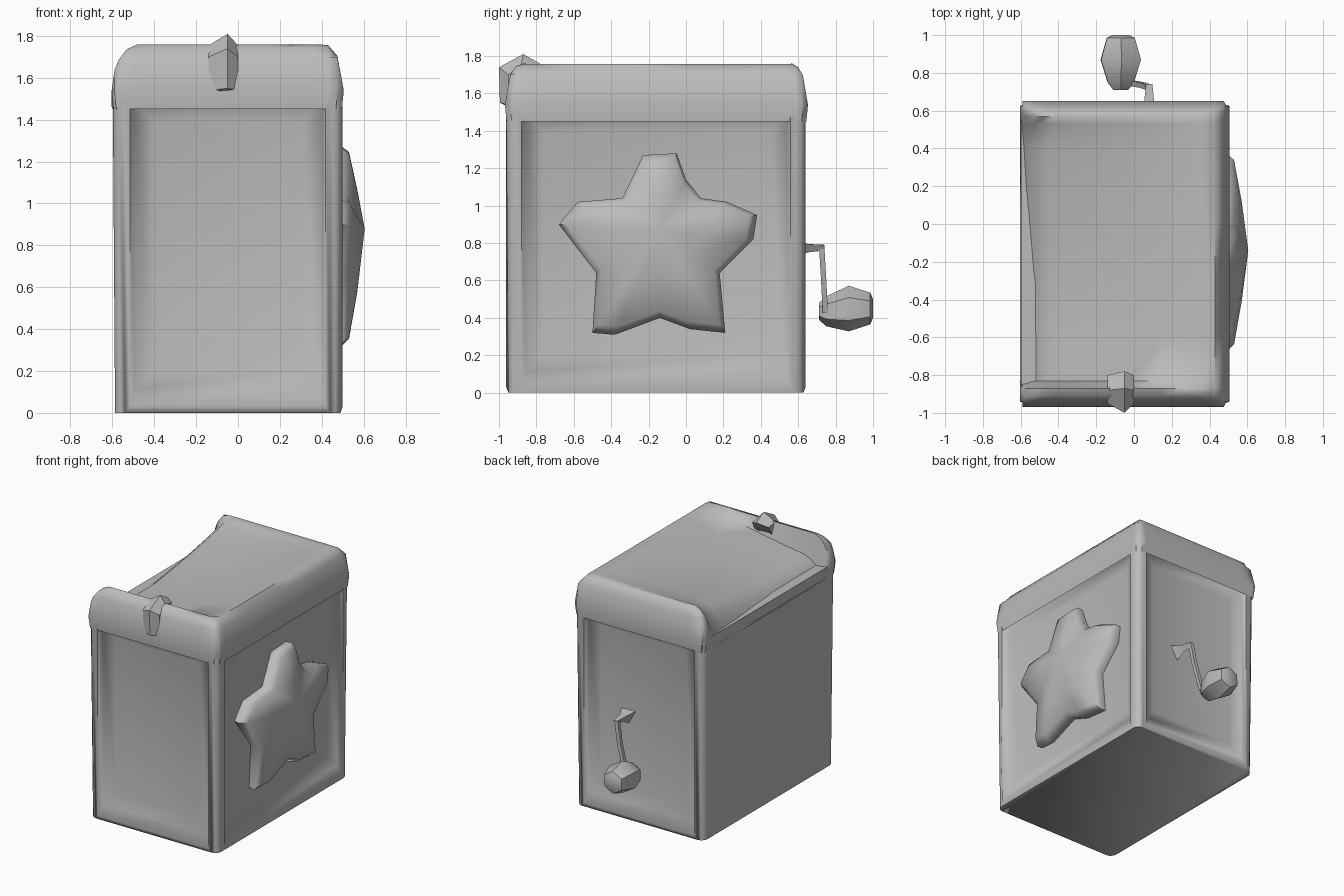
import bpy, bmesh, math
from mathutils import Vector

if "Cube" in bpy.data.objects:
    bpy.data.objects.remove(bpy.data.objects["Cube"])

grey = bpy.data.materials.new("plain_grey")
grey.diffuse_color = (0.5, 0.5, 0.5, 1)
grey.use_nodes = True
grey.node_tree.nodes["Principled BSDF"].inputs["Base Color"].default_value = grey.diffuse_color


def finish(name, bm, angle=50):
    bmesh.ops.recalc_face_normals(bm, faces=bm.faces[:])
    me = bpy.data.meshes.new(name)
    bm.to_mesh(me)
    bm.free()
    ob = bpy.data.objects.new(name, me)
    bpy.context.collection.objects.link(ob)
    me.materials.append(grey)
    bpy.ops.object.select_all(action='DESELECT')
    ob.select_set(True)
    bpy.context.view_layer.objects.active = ob
    bpy.ops.object.shade_smooth_by_angle(angle=math.radians(angle))
    return ob


def loft(bm, rings, cap=True):
    rows = [[bm.verts.new(p) for p in r] for r in rings]
    n = len(rows[0])
    for a, b in zip(rows, rows[1:]):
        for i in range(n):
            j = (i + 1) % n
            bm.faces.new((a[i], a[j], b[j], b[i]))
    if cap:
        bm.faces.new(rows[0])
        bm.faces.new(rows[-1])
    return rows


def tube(bm, path, radius, sides=4):
    path = [Vector(p) for p in path]
    rings = []
    for i, p in enumerate(path):
        d = (path[min(i + 1, len(path) - 1)] - path[max(i - 1, 0)]).normalized()
        u = d.cross(Vector((1, 0, 0))).normalized()
        v = d.cross(u)
        rings.append([p + radius * (u * math.cos(t) + v * math.sin(t))
                      for t in [2 * math.pi * k / sides + math.pi / 4 for k in range(sides)]])
    loft(bm, rings)


# box body with softly hollowed panels on front, right and back; left side is plain
bm = bmesh.new()
bmesh.ops.create_cube(bm, size=1)
for v in bm.verts:
    v.co = (-0.049 + v.co.x * 1.098, -0.161 + v.co.y * 1.602, 0.77 + v.co.z * 1.54)
upright = [e for e in bm.edges if abs(e.verts[0].co.z - e.verts[1].co.z) > 1]
bmesh.ops.bevel(bm, geom=upright, offset=0.05, segments=3, profile=0.5, affect='EDGES')
bm.normal_update()
panels = [f for f in bm.faces if f.calc_area() > 1 and abs(f.normal.z) < 0.1 and f.normal.x > -0.5]
for thick, depth in ((0.045, 0), (0.03, -0.035), (0.13, -0.025)):
    bmesh.ops.inset_individual(bm, faces=panels, thickness=thick, depth=depth)
# the lower lip of each panel slopes gently and the foot is slightly drawn in
for v in bm.verts:
    if 0.05 < v.co.z < 0.15:
        v.co.z += 0.06
    elif v.co.z < 0.01:
        v.co.x = -0.049 + (v.co.x + 0.049) * 0.98
        v.co.y = -0.161 + (v.co.y + 0.161) * 0.985
finish("box_body", bm, 70)

# lid: rounded rim on three sides, sagging sheet that curls down at the left
X0, X1, Y0, Y1 = -0.603, 0.505, -0.968, 0.652
xs = [X0, -0.59, -0.57, -0.53, -0.48, -0.42, -0.3, -0.15, 0, 0.15, 0.28, 0.36, 0.43, 0.475, X1]
ys = [Y0, -0.94, -0.91, -0.87, -0.83, -0.6, -0.3, 0, 0.2, 0.4, 0.53, 0.57, 0.6, 0.625, Y1]


def rounded(d, r, low=1.54):
    t = min(max(d / r, 0), 1)
    return low + (1.76 - low) * math.sqrt(1 - (1 - t) ** 2)


def lid_z(x, y):
    z = min(rounded(y - Y0, 0.09), rounded(Y1 - y, 0.09),
            rounded(X1 - x, 0.09), rounded(x - X0, 0.13))
    if -0.86 < y < 0.56:
        across = min(max((0.42 - x) / 0.9, 0), 1) ** 0.8
        along = min(max((0.58 - y) / 0.9, 0), 1) ** 0.7
        z = min(z, rounded(x - X0, 0.18, 1.46)) - 0.17 * across * along
        z = max(z, 1.46)
    return z


bm = bmesh.new()
grid = []
for i, x in enumerate(xs):
    row = []
    for j, y in enumerate(ys):
        px, py = x, y
        if i in (0, len(xs) - 1) and j in (0, len(ys) - 1):
            px += 0.02 if i == 0 else -0.02
            py += 0.02 if j == 0 else -0.02
        row.append(bm.verts.new((px, py, lid_z(x, y))))
    grid.append(row)
for i in range(len(xs) - 1):
    for j in range(len(ys) - 1):
        bm.faces.new((grid[i][j], grid[i + 1][j], grid[i + 1][j + 1], grid[i][j + 1]))
# skirt that joins the lid to the body
rim = [e for e in bm.edges if e.is_boundary]
ext = bmesh.ops.extrude_edge_only(bm, edges=rim)
for v in [g for g in ext["geom"] if isinstance(g, bmesh.types.BMVert)]:
    v.co.z = 1.45
    v.co.x = -0.05 + (v.co.x + 0.05) * 0.985
    v.co.y = -0.16 + (v.co.y + 0.16) * 0.99
finish("lid", bm, 60)

# puffed star on the right side
star = [(-0.23, 1.27), (-0.05, 1.28), (0.0, 1.14), (0.08, 1.04), (0.22, 1.02), (0.38, 0.95),
        (0.36, 0.82), (0.18, 0.64), (0.21, 0.32), (0.02, 0.34), (-0.14, 0.40), (-0.38, 0.31),
        (-0.5, 0.32), (-0.48, 0.64), (-0.68, 0.90), (-0.58, 1.02), (-0.34, 1.04)]
cy, cz = -0.14, 0.85
bm = bmesh.new()
rows = loft(bm, [[(x, cy + (y - cy) * s, cz + (z - cz) * s) for y, z in star]
                 for x, s in ((0.43, 0.98), (0.485, 1), (0.53, 0.92), (0.57, 0.5))], cap=False)
tip = bm.verts.new((0.605, cy, cz + 0.03))
for a, b in zip(rows[-1], rows[-1][1:] + rows[-1][:1]):
    bm.faces.new((a, b, tip))
bm.faces.new(rows[0])
finish("side_star", bm, 60)

# ridge-shaped catch on the front of the lid
ridge = [(-0.94, 1.53), (-0.995, 1.55), (-1.0, 1.74), (-0.87, 1.81), (-0.78, 1.76)]
base = [(-0.93, 1.52), (-0.95, 1.54), (-0.95, 1.70), (-0.88, 1.755), (-0.80, 1.74)]
bm = bmesh.new()
loft(bm, [[(-0.14, y, z) for y, z in base],
          [(-0.05, y, z) for y, z in ridge],
          [(0.0, y, z) for y, z in base]])
finish("lid_catch", bm, 30)

# crank: flared axle and arm
bm = bmesh.new()
loft(bm, [[(0.08 + r * math.cos(t), y, 0.78 + r * math.sin(t))
           for t in (0.5, 2.6, 4.7)] for y, r in ((0.56, 0.08), (0.65, 0.03), (0.74, 0.02))])
tube(bm, [(0.075, 0.725, 0.79), (0.045, 0.735, 0.62), (-0.01, 0.745, 0.43)], 0.02)
finish("crank_arm", bm, 30)

# crank knob
bm = bmesh.new()
loft(bm, [[(-0.07 + r * math.cos(math.pi * k / 3 + 0.5), y, z + r * math.sin(math.pi * k / 3 + 0.5))
           for k in range(6)]
          for y, r, z in ((0.71, 0.045, 0.435), (0.75, 0.08, 0.435),
                          (0.87, 0.122, 0.45), (0.985, 0.085, 0.45), (1.0, 0.05, 0.45))])
finish("crank_knob", bm, 45)
